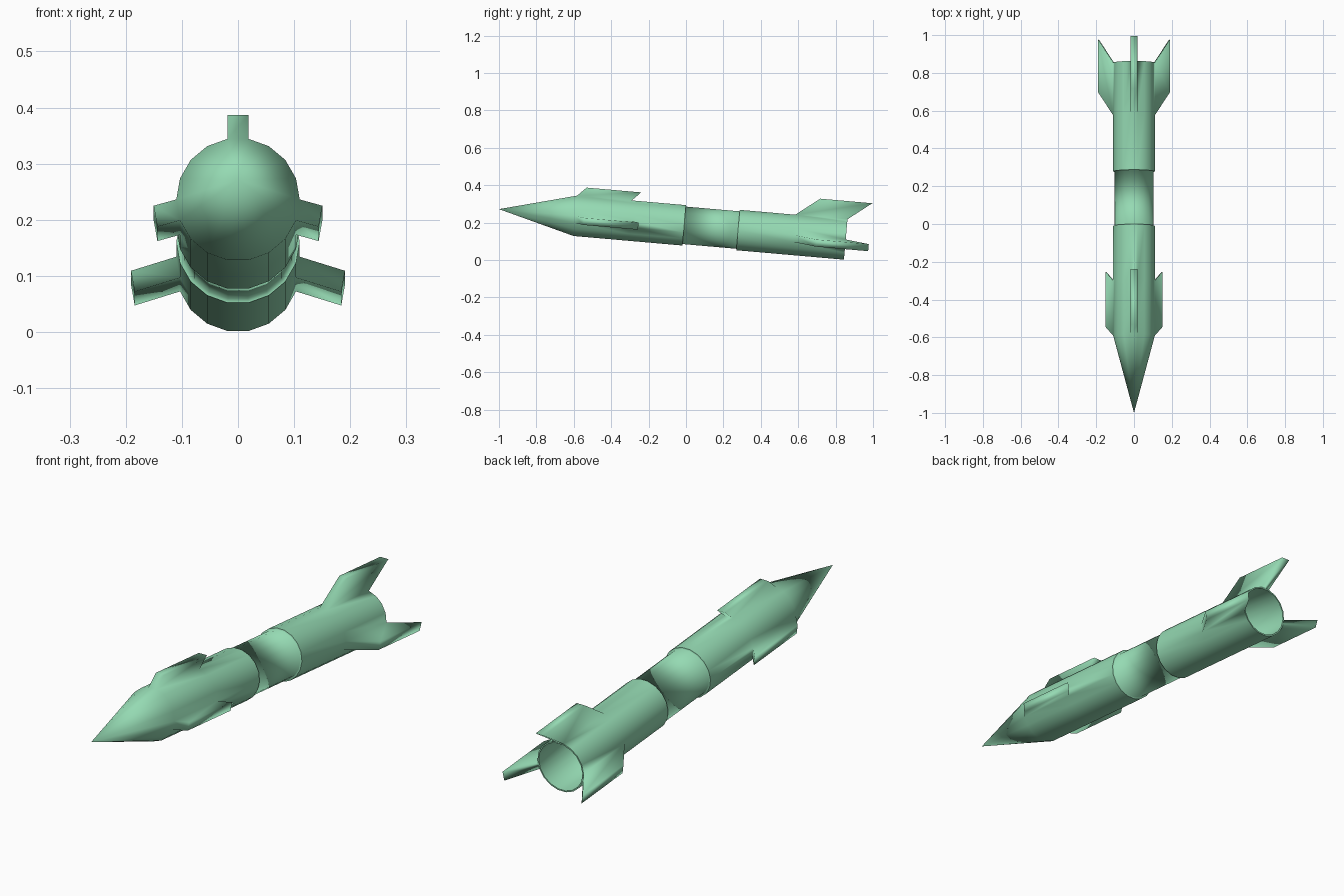
import bpy, bmesh, math
from mathutils import Matrix, Vector

if "Cube" in bpy.data.objects:
    bpy.data.objects.remove(bpy.data.objects["Cube"])

SIDES = 18
TOP, RIGHT, LEFT = 17, 4, 12      # side faces that carry fins
R, R_MID, R_IN = 0.11, 0.102, 0.104

# Lathe profile along the axis: (distance from nose tip, radius)
profile = [(0.41, R), (0.703, R), (0.994, R), (0.994, R_MID),
           (1.283, R_MID), (1.283, R), (1.581, R), (1.861, R),
           (1.861, R_IN), (1.30, R_IN)]
SHARP_RINGS = (2, 5, 7, 8)        # crisp lips of the groove and tail opening

bm = bmesh.new()

# Rings of the body, with a flat facing straight up
rings = []
for s, r in profile:
    angles = [math.radians(10 + 360 / SIDES * i) for i in range(SIDES)]
    rings.append([bm.verts.new((r * math.sin(a), s, r * math.cos(a))) for a in angles])

# Nose cone
tip = bm.verts.new((0, 0, 0))
for i in range(SIDES):
    bm.faces.new((tip, rings[0][i], rings[0][(i + 1) % SIDES]))

# Walls between rings, and the floor of the tail tube
bands = []
for a, b in zip(rings, rings[1:]):
    bands.append([bm.faces.new((a[i], b[i], b[(i + 1) % SIDES], a[(i + 1) % SIDES]))
                  for i in range(SIDES)])
bm.faces.new(rings[-1])


def fin(band, side, height, sweep):
    """Pull one side face outward and backward into a swept fin."""
    face = bands[band][side]
    a = math.radians(360 / SIDES * (side + 1))
    move = Vector((math.sin(a) * height, sweep, math.cos(a) * height))
    new = bmesh.ops.extrude_discrete_faces(bm, faces=[face])["faces"]
    bmesh.ops.translate(bm, vec=move, verts=new[0].verts[:])


# Small canards near the nose, large swept fins at the tail
for side in (TOP, RIGHT, LEFT):
    top = side == TOP
    fin(0, side, 0.047 if top else 0.041, 0.047)
    fin(6, side, 0.097 if top else 0.082, 0.125)

bmesh.ops.remove_doubles(bm, verts=bm.verts[:], dist=1e-5)
bmesh.ops.recalc_face_normals(bm, faces=bm.faces[:])

# Smooth shading with sharp lips
for f in bm.faces:
    f.smooth = True
for e in bm.edges:
    s0, s1 = (v.co.y for v in e.verts)
    r0, r1 = (math.hypot(v.co.x, v.co.z) for v in e.verts)
    for k in SHARP_RINGS:
        s, r = profile[k]
        if max(abs(s0 - s), abs(s1 - s), abs(r0 - r), abs(r1 - r)) < 1e-4:
            e.smooth = False

# Pitch the nose up slightly and place it in the frame
bm.transform(Matrix.Translation((0, -1, 0.272)) @ Matrix.Rotation(math.radians(-5), 4, 'X'))

mesh = bpy.data.meshes.new("rocket_body")
bm.to_mesh(mesh)
bm.free()
rocket = bpy.data.objects.new("rocket_body", mesh)
bpy.context.collection.objects.link(rocket)

paint = bpy.data.materials.new("green_paint")
paint.diffuse_color = (0.30, 0.70, 0.45, 1)
paint.use_nodes = True
paint.node_tree.nodes["Principled BSDF"].inputs["Base Color"].default_value = paint.diffuse_color
mesh.materials.append(paint)
